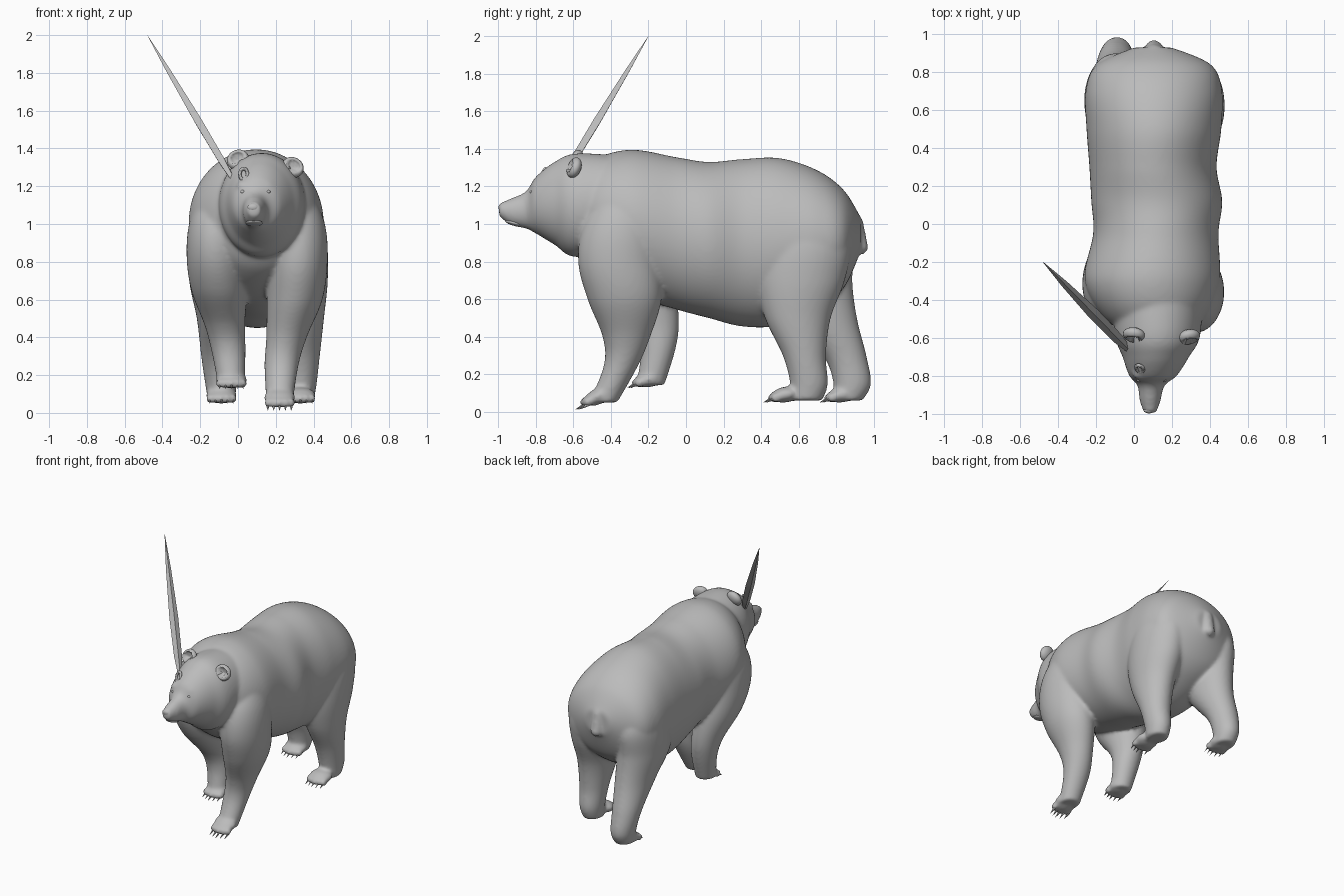
import bpy, bmesh, math
from mathutils import Vector, Matrix

if bpy.data.objects.get("Cube"):
    bpy.data.objects.remove(bpy.data.objects["Cube"])

fur = bpy.data.materials.new("warm_grey")
fur.use_nodes = True
grey = (.5, .5, .5, 1)
fur.diffuse_color = grey
fur.node_tree.nodes["Principled BSDF"].inputs["Base Color"].default_value = grey


def finish(name, bm, smooth=True):
    bmesh.ops.recalc_face_normals(bm, faces=bm.faces)
    mesh = bpy.data.meshes.new(name)
    bm.to_mesh(mesh)
    bm.free()
    mesh.materials.append(fur)
    for polygon in mesh.polygons:
        polygon.use_smooth = smooth
    ob = bpy.data.objects.new(name, mesh)
    bpy.context.collection.objects.link(ob)
    return ob


def spline(rows, steps=8):
    # Smooth Hermite curve through the given cross-sections
    points = [Vector(row) for row in rows]
    last = len(points) - 1
    slopes = [(points[min(i + 1, last)] - points[max(i - 1, 0)]) / 2 for i in range(last + 1)]
    result = []
    for i in range(last):
        for step in range(steps):
            t = step / steps
            ease = t * t * (3 - 2 * t)
            result.append(points[i].lerp(points[i + 1], ease)
                          + slopes[i] * t * (1 - t) ** 2 - slopes[i + 1] * t * t * (1 - t))
    return result + [points[last]]


def bridge(bm, rings):
    # Skin a stack of rings and close both ends
    count = len(rings[0])
    for low, high in zip(rings, rings[1:]):
        for k in range(count):
            after = (k + 1) % count
            bm.faces.new((low[k], low[after], high[after], high[k]))
    bm.faces.new(rings[0])
    bm.faces.new(rings[-1][::-1])


def loft(bm, rows, place, sides=96):
    # Each row: position along the axis, a centre, and two half sizes
    rings = []
    for along, u, v, ru, rv in spline(rows):
        angles = [math.tau * k / sides for k in range(sides)]
        rings.append([bm.verts.new(place(along, u + ru * math.cos(a), v + rv * math.sin(a)))
                      for a in angles])
    bridge(bm, rings)


def lengthwise(along, u, v):
    return (u, along, v)


def upright(along, u, v):
    return (u, v, along)


def ball(bm, centre, size, pitch=0, roll=0):
    turn = Matrix.Rotation(roll, 3, "Y") @ Matrix.Rotation(pitch, 3, "X")
    matrix = Matrix.LocRotScale(Vector(centre), turn, Vector(size))
    bmesh.ops.create_uvsphere(bm, u_segments=24, v_segments=14, radius=1, matrix=matrix)


# Trunk and head sections: y, centre x, centre z, half width, half height
torso = [(-.6, .12, 1.02, .1, .14), (-.5, .11, 1.04, .26, .29), (-.3, .095, 1.01, .355, .385),
         (-.05, .115, .95, .33, .405), (.12, .12, .915, .345, .415), (.3, .1, .9, .335, .445),
         (.5, .105, .905, .355, .445), (.7, .105, .915, .36, .37), (.84, .105, .92, .3, .26),
         (.93, .1, .945, .1, .09)]
head = [(-.995, .085, 1.075, .033, .035), (-.93, .085, 1.065, .055, .072),
        (-.85, .09, 1.075, .072, .1), (-.8, .1, 1.1, .125, .15), (-.7, .115, 1.11, .175, .22),
        (-.58, .125, 1.1, .225, .275), (-.3, .13, 1.13, .23, .23)]

# Limb thickness: z, half width, half depth
front_limb = [(1.2, .065, .09), (1, .145, .195), (.8, .157, .217), (.6, .147, .197),
              (.4, .107, .127), (.25, .09, .092), (.05, .07, .075)]
hind_limb = [(1.1, .08, .15), (.9, .155, .235), (.7, .158, .235), (.5, .128, .175),
             (.3, .1, .115), (.15, .083, .1), (.06, .07, .085)]

# Limb stance: thickness, centre x and y at each level, lift, toe reach, toe tilt
legs = {
    "left_front": (front_limb, (.315, .315, .317, .3, .257, .23, .22),
                   (-.33, -.35, -.357, -.327, -.317, -.345, -.44), 0, .03, .45),
    "right_front": (front_limb, (-.11, -.11, -.115, -.1, -.07, -.05, -.035),
                    (-.3, -.32, -.31, -.25, -.165, -.15, -.19), .08, .005, .2),
    "left_hind": (hind_limb, (.33, .315, .317, .327, .333, .333, .33),
                  (.65, .64, .61, .595, .63, .655, .64), 0, .11, .15),
    "right_hind": (hind_limb, (-.12, -.1, -.1, -.09, -.095, -.09, -.088),
                   (.65, .66, .65, .735, .845, .885, .855), 0, .025, .15),
}

# Body: lofted masses fused into one smooth skin
bm = bmesh.new()
loft(bm, torso, lengthwise)
loft(bm, head, lengthwise)
paws = {}
for name, (limb, xs, ys, lift, reach, tilt) in legs.items():
    rows = [(z + lift * (1.2 - z), x, y, rx, ry) for (z, rx, ry), x, y in zip(limb, xs, ys)]
    loft(bm, rows, upright)
    z, x, y = rows[-1][:3]
    paw = Vector((x, y - reach, z + .032))
    paws[name] = paw, tilt
    ball(bm, paw, (.083, .078, .042), tilt)
    for i in range(-2, 3):
        toe = Vector((i * .031, -.066 + .004 * i * i, -.01 - tilt * .04))
        ball(bm, paw + toe, (.02, .03, .026), tilt)
# Stubby tail hanging from the rump
for drop in range(5):
    ball(bm, (.105, .915 + .006 * drop, 1 - .03 * drop), (.042, .03, .042))
# Brow ridges
for side in (-1, 1):
    ball(bm, (.09 + side * .06, -.785, 1.2), (.04, .035, .03))
body = finish("bear_body", bm)
remesh = body.modifiers.new("fuse", "REMESH")
remesh.mode = "VOXEL"
remesh.voxel_size = .0115
remesh.use_smooth_shade = True
relax = body.modifiers.new("relax", "SMOOTH")
relax.factor = .5
relax.iterations = 9

# Claws: five tapered points on each paw
for name, (paw, tilt) in paws.items():
    bm = bmesh.new()
    for i in range(-2, 3):
        tip = Vector((i * .031, -.093 + .01 * abs(i), -.015 - tilt * .09))
        matrix = Matrix.Translation(paw + tip) @ Matrix.Rotation(math.radians(118), 4, "X")
        bmesh.ops.create_cone(bm, segments=8, radius1=.009, radius2=.001, depth=.055, matrix=matrix)
    finish(name + "_claws", bm)

# Ears: low rounded cups laid back on the head, hollow in front
for side, centre, lean in (("right", (0, -.585, 1.34), -.4), ("left", (.29, -.595, 1.3), .55)):
    bm = bmesh.new()
    ball(bm, centre, (.06, .036, .056), -.45, lean)
    for vert in bm.verts:
        offset = vert.co - Vector(centre)
        if offset.y < 0 and offset.length < .044:
            vert.co.y = centre[1] - offset.y * .2
    finish(side + "_ear", bm)

# Eyes, nose and lower lip
features = {
    "right_eye": ((.025, -.82, 1.17), (.012, .012, .01), 0),
    "left_eye": ((.16, -.82, 1.17), (.012, .012, .01), 0),
    "nose": ((.08, -.982, 1.088), (.03, .016, .021), 0),
    "lower_lip": ((.085, -.915, 1.005), (.045, .05, .014), -.25),
}
for name, (centre, size, pitch) in features.items():
    bm = bmesh.new()
    ball(bm, centre, size, pitch)
    finish(name, bm)

# Wound on the brow: a narrow ring of raised skin
bm = bmesh.new()
for k in range(24):
    across, up = math.cos(math.tau * k / 24), math.sin(math.tau * k / 24)
    ball(bm, (.03 + .02 * across, -.762 - .006 * across + .016 * up, 1.263 + .03 * up),
         (.009, .01, .01))
finish("brow_wound", bm)

# Spike: slender four-sided blade driven into the brow
start, end = Vector((-.03, -.66, 1.24)), Vector((-.48, -.2, 2))
turn = (end - start).to_track_quat("Z", "Y")
corners = [Vector(corner) for corner in ((1, 0, 0), (0, .8, 0), (-1, 0, 0), (0, -.8, 0))]
bm = bmesh.new()
bridge(bm, [[bm.verts.new(start.lerp(end, t) + turn @ corner * width) for corner in corners]
            for t, width in ((0, .016), (.12, .028), (.4, .031), (.75, .018), (1, .001))])
finish("brow_spike", bm, smooth=False)
